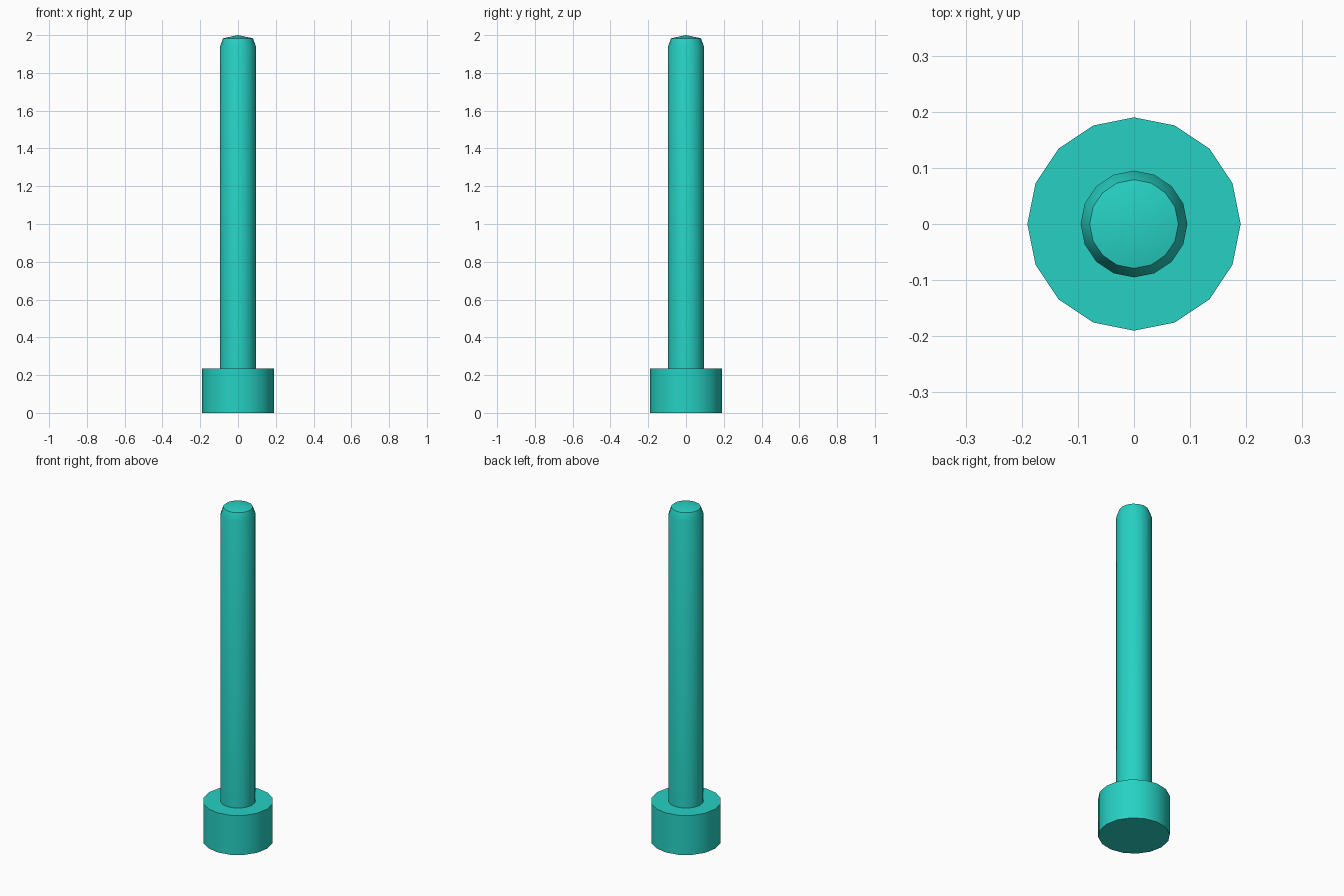
import bpy, bmesh, math

if "Cube" in bpy.data.objects:
    bpy.data.objects.remove(bpy.data.objects["Cube"])

SIDES = 16
teal = bpy.data.materials.new("teal")
teal.diffuse_color = (0.02, 0.64, 0.55, 1)
teal.use_nodes = True
teal.node_tree.nodes["Principled BSDF"].inputs["Base Color"].default_value = teal.diffuse_color


def lathe(name, profile, angle):
    """Spin an (r, z) profile that starts and ends on the axis."""
    bm = bmesh.new()
    rings = []
    for r, z in profile:
        if r == 0:
            rings.append([bm.verts.new((0, 0, z))] * SIDES)
        else:
            rings.append([bm.verts.new((r * math.cos(2 * math.pi * i / SIDES),
                                        r * math.sin(2 * math.pi * i / SIDES), z))
                          for i in range(SIDES)])
    for a, b in zip(rings, rings[1:]):
        for i in range(SIDES):
            j = (i + 1) % SIDES
            bm.faces.new(list(dict.fromkeys((a[i], a[j], b[j], b[i]))))
    mesh = bpy.data.meshes.new(name)
    bm.to_mesh(mesh)
    bm.free()
    mesh.materials.append(teal)
    obj = bpy.data.objects.new(name, mesh)
    bpy.context.collection.objects.link(obj)
    bpy.ops.object.select_all(action='DESELECT')
    obj.select_set(True)
    bpy.context.view_layer.objects.active = obj
    bpy.ops.object.shade_smooth_by_angle(angle=math.radians(angle))
    return obj


# Wide cylindrical foot
lathe("base", [(0, 0), (0.19, 0), (0.19, 0.235), (0, 0.235)], 40)

# Slim rod standing on the foot, with a low rounded tip
lathe("rod", [(0, 0.2), (0.095, 0.2), (0.095, 1.94), (0.079, 1.983), (0, 2.0)], 40)
